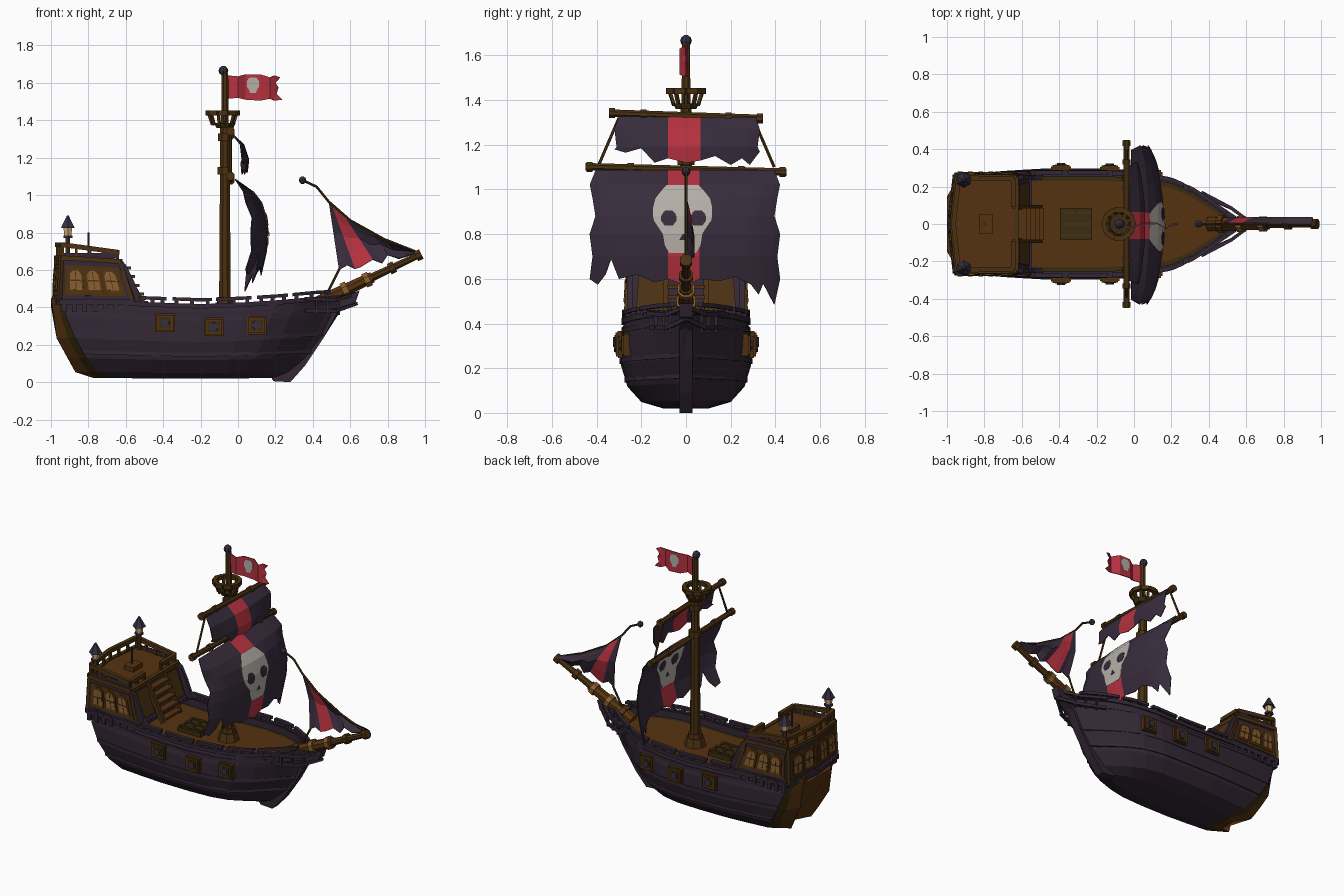
import bpy, bmesh, math
from mathutils import Vector as V

if "Cube" in bpy.data.objects:
    bpy.data.objects.remove(bpy.data.objects["Cube"])
def material(name, *rgb):
    m = bpy.data.materials.new(name)
    m.diffuse_color = (*rgb, 1)
    m.use_nodes = True
    m.node_tree.nodes["Principled BSDF"].inputs["Base Color"].default_value = m.diffuse_color
    return m
PURPLE, CLOTH = material("purple_wood", .034, .021, .036), material("purple_cloth", .039, .025, .045)
BROWN, TIMBER = material("brown_wood", .092, .032, .005), material("dark_timber", .070, .031, .006)
GOLD, OLIVE = material("golden_wood", .24, .11, .028), material("olive_wood", .042, .025, .005)
RED, BONE = material("red_cloth", .47, .032, .050), material("bone_white", .46, .43, .39)
IRON, GLASS = material("dark_iron", .034, .028, .052), material("lamp_glass", .62, .42, .20)
# helpers
def mesh_obj(name, verts, faces, mats, idx, thick=0):
    me = bpy.data.meshes.new(name)
    me.from_pydata([tuple(v) for v in verts], [], faces)
    for m in mats:
        me.materials.append(m)
    for p, i in zip(me.polygons, idx):
        p.material_index = i
    bm = bmesh.new()
    bm.from_mesh(me)
    bmesh.ops.recalc_face_normals(bm, faces=bm.faces)
    bm.to_mesh(me)
    ob = bpy.data.objects.new(name, me)
    bpy.context.collection.objects.link(ob)
    if thick:
        s = ob.modifiers.new("thickness", 'SOLIDIFY')
        s.thickness, s.offset = thick, 0
def loft(name, rings, mats, pick=lambda i, k: 0):
    n, m = len(rings[0]), len(rings)
    cells = [(i, k) for i in range(m - 1) for k in range(n)]
    faces = [(i*n + k, i*n + (k+1) % n, (i+1)*n + (k+1) % n, (i+1)*n + k) for i, k in cells]
    faces += [tuple(range(n)), tuple(range((m-1)*n, m*n))]
    mesh_obj(name, [p for r in rings for p in r], faces, mats, [pick(i, k) for i, k in cells] + [pick(0, 0), 0])
def rod(name, p, q, r1, r2, mat, n=8):
    p, q = V(p), V(q)
    rot = (q - p).to_track_quat('Z', 'Y')
    angles = [math.tau*(i + .5)/n for i in range(n)]
    loft(name, [[c + rot @ V((r*math.cos(a), r*math.sin(a), 0)) for a in angles] for c, r in ((p, r1), (q, r2))], [mat])
def box(name, c, s, mat):
    loft(name, [[V(c) + V((a*s[0]/2, b*s[1]/2, h*s[2]/2)) for a, b in ((-1, -1), (1, -1), (1, 1), (-1, 1))]
                for h in (-1, 1)], [mat])
def ball(name, c, r, mat):
    loft(name, [[V(c) + r*V((w*math.cos(a*math.pi/4), w*math.sin(a*math.pi/4), h)) for a in range(8)]
                for h, w in ((-1, .3), (-.6, .8), (0, 1), (.6, .8), (1, .3))], [mat])
def sheet(name, grid, mats, pick=lambda k: 0, thick=.006):
    n = len(grid[0])
    cells = [(i, k) for i in range(len(grid) - 1) for k in range(n - 1)]
    faces = [(i*n + k, i*n + k + 1, (i+1)*n + k + 1, (i+1)*n + k) for i, k in cells]
    mesh_obj(name, [p for r in grid for p in r], faces, mats, [pick(k) for i, k in cells], thick)
def table(tab, t, k):
    for a, b in zip(tab, tab[1:]):
        if t <= b[0]:
            return a[k] + max(0, (t - a[0])/(b[0] - a[0]))*(b[k] - a[k])
    return tab[-1][k]
def plate(name, quad, pts, d, mat):
    A, B, C, D = quad
    n = (B - A).cross(D - A).normalized()
    n = -n if n.dot(A - V((-.78, 0, .54))) < 0 else n
    loft(name, [[(A*(1-s) + B*s)*(1-t) + (D*(1-s) + C*s)*t + n*h for s, t in pts] for h in (-.004, d)], [mat])
# hull levels (z, half width, stern x, bow x, tail x) and stations (u, breadth, sheer)
LEV = [(.02, .10, -.69, .24, -.77), (.05, .20, -.75, .30, -.87), (.12, .262, -.81, .38, -.91),
       (.22, .292, -.87, .46, -.97), (.33, .292, -.92, .52, -.985), (.42, .275, -.94, .57, -1.0)]
STA = [(0, .90, .03), (.15, .96, .015), (.3, 1, 0), (.5, 1, -.01), (.65, .97, 0), (.757, .86, .01),
       (.83, .68, .02), (.9, .43, .03), (.96, .18, .035), (1, .06, .04)]
def hull(u, z, side, out=0):
    xs, xb = table(LEV, z, 2), table(LEV, z, 3)
    return V((xs + (xb - xs)*u, side*(table(LEV, z, 1)*table(STA, u, 1) + out), z + table(STA, u, 2)*z/.42))
def hull_x(x, z, side, out=0):
    xs, xb = table(LEV, z, 2), table(LEV, z, 3)
    return hull((x - xs)/(xb - xs), z, side, out)
def hull_ring(u, tail=0):
    half = [hull(u, l[0], 1) for l in LEV]
    for p, l in zip(half, LEV):
        p.x, p.y = p.x + (l[4] - p.x)*tail, p.y*(1 - .4*tail)
    t = half[-1]
    half += [V((t.x, max(t.y - a, b), t.z - c)) for a, b, c in ((.022, .008, 0), (.022, .008, .045), (.045, .003, .045))]
    return [V((p.x, -p.y, p.z)) for p in reversed(half)] + half
# brown tail with an olive border, brown deck with olive edges
loft("hull", [hull_ring(0, 1), hull_ring(0, .4)] + [hull_ring(s[0]) for s in STA], [PURPLE, BROWN, OLIVE],
     lambda i, k: 1 if i == 0 or k == 17 else 2 if i == 1 or k in (0, 16) else 0)
def band(name, z, u0, u1, side, h, out, lift=0, n=14):
    pairs = [[hull(u0 + (u1 - u0)*i/n, z, side, o) + V((0, 0, lift)) for o in (out, -.012)] for i in range(n + 1)]
    up = V((0, 0, h))
    loft(name, [[a + up, a - up, b - up, b + up] for a, b in pairs], [PURPLE])
for s in (-1, 1):
    # planking ridges and broken cap rails
    for z, h, out in ((.15, .01, .005), (.235, .01, .005), (.37, .01, .005), (.415, .012, .012)):
        band("hull_plank", z, 0, .99, s, h, out)
    for a, b in ((.27, .37), (.39, .53), (.545, .67), (.69, .80), (.815, .95)):
        band("cap_rail", .42, a, b, s, .009, .012, .03, 6)
        for u in (a + .015, (a + b)/2, b - .015):
            box("rail_post", hull(u, .42, s, -.004) + V((0, 0, .015)), (.02, .018, .04), PURPLE)
    # gun ports
    for x, z in ((-.39, .32), (-.13, .30), (.10, .30)):
        p = hull_x(x, z, s)
        for nm, d, w, m in (("frame", 0, .105, TIMBER), ("border", .009, .09, BROWN), ("opening", .012, .065, OLIVE)):
            box("port_" + nm, p + V((0, s*d, 0)), (w, .03, w*.95), m)
        rod("cannon", p, p + V((0, s*.034, 0)), .027, .024, IRON)
    for i in range(7):
        box("castle_bracket", (-.93 + i*.055, s*.258, .405), (.025, .045, .06), PURPLE)
    # beakhead rails
    for z, dz in ((.36, .42), (.42, .475)):
        m = V((.52, s*.085, z + .02))
        rod("beak_rail", hull_x(.36, z, s, .012), m, .014, .013, PURPLE, 4)
        rod("beak_rail_tip", m, (.635, 0, dz), .013, .011, PURPLE, 4)
    for x, y in ((.42, .135), (.48, .10), (.54, .07)):
        rod("beak_post", (x, s*y, .36), (x, s*y, .455), .009, .009, PURPLE, 4)
# stem post
stem = [(.18, .02), (.19, .005), (.28, 0), (.36, .09), (.46, .24), (.53, .37), (.63, .43), (.65, .49), (.60, .47),
        (.50, .42), (.42, .28), (.30, .08)]
loft("stem_post", [[V((x, y, z)) for x, z in stem] for y in (-.03, .03)], [PURPLE])
# stern castle with a pointed back
bot = [V(p) for p in ((-.955, -.262, .43), (-.56, -.268, .43), (-.56, .268, .43), (-.955, .262, .43), (-.985, 0, .43))]
top = [V(p) for p in ((-.945, -.255, .665), (-.63, -.25, .645), (-.63, .25, .645), (-.945, .255, .665), (-.972, 0, .665))]
loft("castle_walls", [bot, top], [PURPLE])
loft("castle_deck", [[V((p.x, p.y*.97, p.z + z)) for p in top] for z in (-.02, .006)], [BROWN])
rect = lambda s0, s1, t0, t1: [(s0, t0), (s1, t0), (s1, t1), (s0, t1)]
for a, b, count in ((0, 1, 3), (3, 2, 3), (0, 4, 2), (3, 4, 2)):
    q, w = (bot[a], bot[b], top[b], top[a]), .80/count
    plate("window_panel", q, rect(.07, .93, .14, .84), .006, TIMBER)
    for c in (.10 + w*(i + .5) for i in range(count)):
        for nm, k, d, m in (("frame", .42, .012, BROWN), ("pane", .33, .016, GOLD)):
            e, lo, hi = k*w, .5 - k*.68, .5 + k*.68
            arch = [(c - e, lo), (c + e, lo), (c + e, hi - .09), (c + e*.5, hi), (c - e*.5, hi), (c - e, hi - .09)]
            plate("window_" + nm, q, arch, d, m)
        plate("window_bar", q, rect(c - w*.02, c + w*.02, .3, .7), .018, TIMBER)
        plate("window_crossbar", q, rect(c - w*.3, c + w*.3, .48, .51), .018, TIMBER)
for i in range(5):
    for nm, p, q, r, m in (("sill", bot[i], bot[i-1], .02, PURPLE), ("cornice", top[i], top[i-1], .018, TIMBER),
                           ("corner", bot[i], top[i], .014, TIMBER)):
        rod("castle_" + nm, p, q, r, r, m, 4)
def railing(p, q, posts):
    rod("castle_rail", p, q, .018, .018, TIMBER, 4)
    for c in (V(p).lerp(V(q), i/posts) for i in range(posts + 1)):
        rod("baluster", (c.x, c.y, .65), c, .011, .011, TIMBER, 4)
wing = [(-.64, .655), (-.60, .63), (-.56, .55), (-.53, .475), (-.49, .44), (-.60, .42)]
for s in (-1, 1):
    # railing, side boards and sloping wings
    railing((-.938, s*.247, .735), (-.965, 0, .735), 3)
    railing((-.938, s*.247, .735), (-.645, s*.242, .695), 4)
    railing((-.645, s*.242, .695), (-.645, s*.09, .695), 2)
    box("castle_side_board", (-.79, s*.247, .675), (.29, .012, .03), PURPLE)
    loft("castle_wing", [[V((x, s*y, z)) for x, z in wing] for y in (.238, .262)], [PURPLE])
    plate("front_panel", (bot[1], bot[2], top[2], top[1]), rect(.5 + s*.3 - .12, .5 + s*.3 + .12, .12, .9), .01, TIMBER)
    # lanterns
    for nm, z0, z1, r0, r1, m in (("post", .66, .775, .015, .015, TIMBER), ("base", .77, .785, .028, .028, IRON),
                                  ("glass", .785, .83, .022, .027, GLASS), ("roof", .825, .89, .042, .006, IRON)):
        rod("lantern_" + nm, (-.91, s*.235, z0), (-.91, s*.235, z1), r0, r1, m, 6)
    rod("stair_side", (-.625, s*.09, .64), (-.50, s*.09, .40), .018, .018, TIMBER, 4)
for i in range(5):
    box("stair_step", (-.595 + i*.023, 0, .61 - i*.046), (.045, .17, .016), BROWN)
box("helm_table", (-.79, 0, .675), (.07, .10, .03), BROWN)
rod("helm_pole", (-.80, 0, .66), (-.80, 0, .80), .006, .006, IRON, 6)
# deck hatch
box("hatch_frame", (-.31, 0, .385), (.17, .17, .03), OLIVE)
for i in (-1, 0, 1):
    box("hatch_bar_long", (-.31, i*.06, .402), (.17, .014, .012), TIMBER)
    box("hatch_bar_cross", (-.31 + i*.07, 0, .402), (.014, .15, .012), OLIVE)
# mast and crow's nest
for nm, z0, z1, r0, r1, m in (("mast", .36, 1.36, .034, .027, TIMBER), ("topmast", 1.36, 1.65, .022, .019, TIMBER),
                              ("mast_foot", .37, .425, .07, .055, TIMBER), ("mast_ring", .425, .455, .046, .044, BROWN),
                              ("mast_collar", 1.11, 1.15, .042, .042, TIMBER), ("mast_collar", 1.29, 1.33, .04, .04, TIMBER),
                              ("nest_floor", 1.36, 1.385, .05, .062, OLIVE)):
    rod(nm, (-.07, 0, z0), (-.07, 0, z1), r0, r1, m)
ball("mast_ball", (-.078, 0, 1.665), .026, IRON)
at = lambda i, r, z: (-.082 + r*math.cos(i*math.tau/10), r*math.sin(i*math.tau/10), z)
for i in range(10):
    rod("nest_rail", at(i, .08, 1.44), at(i + 1, .08, 1.44), .019, .019, TIMBER, 4)
    rod("nest_post", at(i, .056, 1.375), at(i, .078, 1.44), .010, .010, TIMBER, 4)
# yards
for z, w in ((1.09, .45), (1.33, .345)):
    rod("yard", (-.04, -w, z + .012), (-.04, w, z - .012), .018, .018, TIMBER)
    for k in (-.96, -.55, .55, .96):
        rod("yard_band", (-.04, w*k - .014, z - .012*k), (-.04, w*k + .014, z - .012*k), .024, .024, TIMBER)
for s in (-1, 1):
    rod("yard_rope", (-.04, s*.30, 1.32), (-.04, s*.395, 1.10), .007, .007, TIMBER, 5)
# sails bulge in the middle and curl back near the sides
def sail(name, prof, cols, red):
    px = lambda y, z: table([(-a, b) for a, b in prof], -z, 1) + min(1, (prof[0][0] - z)/.12)*(
        .012*max(0, 1 - (y/.22)**2) - .07*(y/.42)**4)
    grid = [[(y*(.94 + .06*(i*2 % 3)/2) if abs(y) > .25 else y, a[0]) for y, b in cols] for i, a in enumerate(prof[:-1])]
    grid = [[V((px(y, z), y, z)) for y, z in row] for row in grid + [cols]]
    sheet(name, grid, [CLOTH, RED], lambda k: int(red[0] <= cols[k][0] < red[1]))
    return px
px = sail("main_sail", [(1.085, -.015), (1.02, .07), (.96, .11), (.88, .135), (.8, .145), (.7, .14), (.48, .09)],
          [(-.43, .60), (-.395, .575), (-.36, .62), (-.335, .69), (-.30, .60), (-.22, .62), (-.14, .585), (-.08, .60), (0, .57),
           (.06, .60), (.15, .59), (.22, .61), (.29, .575), (.325, .53), (.345, .58), (.395, .485), (.42, .60)], (-.08, .06))
sail("top_sail", [(1.325, -.03), (1.27, .025), (1.19, .045), (1.10, .035)],
     [(-.32, 1.18), (-.27, 1.165), (-.20, 1.185), (-.14, 1.12), (-.08, 1.14), (0, 1.12), (.065, 1.13),
      (.13, 1.15), (.20, 1.11), (.25, 1.14), (.285, 1.11), (.33, 1.17)], (-.08, .065))
# painted skull on both faces of the main sail
def painted(name, rows, cy, off, mat):
    for d in (off, -off):
        sheet(name, [[V((px(cy + w*k, z) + d, cy + w*k, z)) for k in (-1, -.5, 0, .5, 1)] for z, w in rows], [mat], thick=.002)
painted("skull", [(1.02, .07), (1.0, .09), (.96, .122), (.92, .132), (.88, .132), (.86, .128), (.83, .108), (.8, .088),
                  (.75, .08), (.715, .06)], -.015, .007, BONE)
for cy in (-.077, .055):
    painted("skull_eye", [(.905, .016), (.89, .030), (.88, .034), (.86, .034), (.838, .018)], cy, .010, CLOTH)
painted("skull_nose", [(.80, .004), (.775, .018)], -.012, .010, CLOTH)
# flag
cols = [(-.055, 1.64, 1.515, 0), (0, 1.635, 1.52, -.02), (.04, 1.645, 1.51, .005), (.12, 1.645, 1.505, .005),
        (.17, 1.63, 1.515, -.025), (.195, 1.64, 1.505, -.01)]
sheet("flag", [[V((x, y, t + (b - t)*f)) for x, t, b, y in cols] + [V((e, 0, z))] for f, e, z in
      ((0, .225, 1.63), (.3, .20, 1.60), (.5, .215, 1.575), (.75, .205, 1.54), (1, .235, 1.51))], [RED])
for y in (-.001, .011):
    sheet("flag_skull", [[V((.08 - w, y, z)), V((.08 + w, y, z))] for z, w in
          ((1.63, .018), (1.61, .032), (1.58, .032), (1.56, .02), (1.545, .016))], [BONE], thick=.002)
# bowsprit, stay and jib
p, q = V((.40, 0, .41)), V((.98, 0, .685))
rod("bowsprit", p, p.lerp(q, .55), .04, .032, BROWN)
rod("bowsprit_end", p.lerp(q, .5), q, .024, .018, TIMBER)
for f, r, m in ((.12, .05, BROWN), (.30, .046, GOLD), (.50, .042, GOLD), (.73, .033, TIMBER), (.975, .030, TIMBER)):
    rod("bowsprit_band", p.lerp(q, f - .025), p.lerp(q, f + .025), r, r, m)
ball("stay_ball", (.345, 0, 1.08), .02, IRON)
stay = [(.345, 0, 1.08), (.42, 0, 1.045), (.485, 0, .965), (.60, 0, .865), (.78, 0, .765), (.97, 0, .69)]
for a, b in list(zip(stay, stay[1:])) + [((.545, .01, .61), (.47, 0, .46))]:
    rod("stay_rope", a, b, .007, .007, OLIVE, 5)
upper = [(.485, .965), (.49, .965), (.50, .955), (.53, .925), (.57, .89), (.65, .835), (.72, .797), (.80, .752), (.95, .70)]
lower = [(.54, .60), (.585, .625), (.625, .605), (.655, .615), (.72, .655), (.77, .635), (.80, .68), (.86, .66), (.96, .692)]
sheet("jib_sail", [[V((a[0] + (b[0] - a[0])*f, y, a[1] + (b[1] - a[1])*f)) for a, b in zip(upper, lower)] for f, y in
      ((0, 0), (.25, .02), (.5, .034), (.75, .02), (1, 0))], [CLOTH, RED], lambda k: int(k in (2, 3)))
